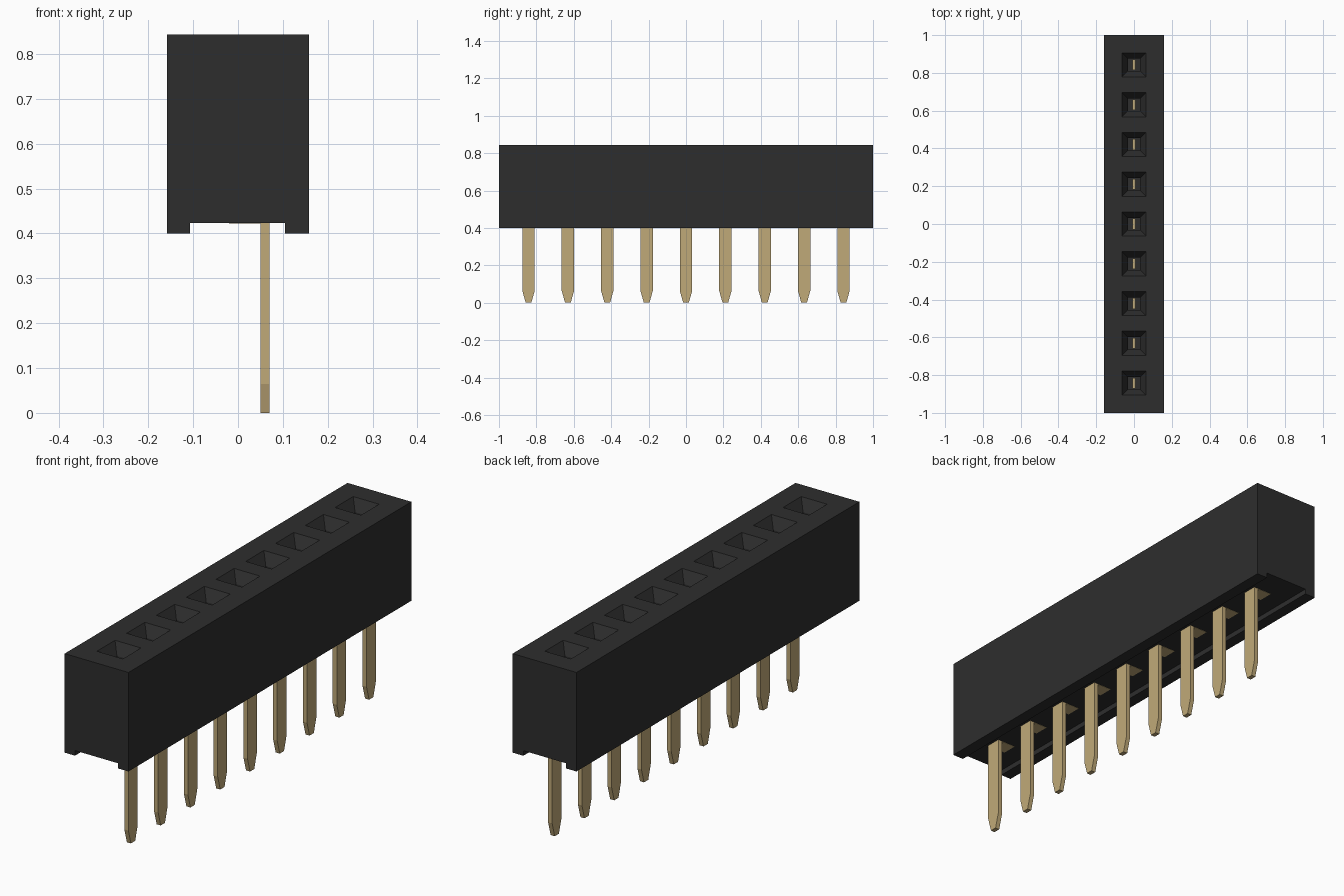
import bpy, bmesh

if "Cube" in bpy.data.objects:
    bpy.data.objects.remove(bpy.data.objects["Cube"])

PINS, PITCH = 9, 0.2105
TOP, CEILING, BASE = 0.843, 0.423, 0.40
SLOTS = [(i - (PINS - 1) / 2) * PITCH for i in range(PINS)]


def material(name, rgb):
    m = bpy.data.materials.new(name)
    m.use_nodes = True
    m.diffuse_color = (*rgb, 1)
    m.node_tree.nodes["Principled BSDF"].inputs["Base Color"].default_value = (*rgb, 1)
    return m


BLACK = material("black plastic", (0.027, 0.027, 0.027))
GOLD = material("gold plating", (0.53, 0.40, 0.19))


def finish(bm, name, mat):
    bmesh.ops.recalc_face_normals(bm, faces=bm.faces)
    mesh = bpy.data.meshes.new(name)
    bm.to_mesh(mesh)
    bm.free()
    mesh.materials.append(mat)
    ob = bpy.data.objects.new(name, mesh)
    bpy.context.collection.objects.link(ob)
    return ob


def prism(bm, points, offset):
    """Extrude a flat outline along an offset."""
    face = bm.faces.new([bm.verts.new(p) for p in points])
    ext = bmesh.ops.extrude_face_region(bm, geom=[face])
    moved = [v for v in ext["geom"] if isinstance(v, bmesh.types.BMVert)]
    bmesh.ops.translate(bm, verts=moved, vec=offset)


def loft(bm, y, rings):
    """Stack square rings of (half width, height) into a closed solid."""
    loops = [[bm.verts.new((sx * h, y + sy * h, z))
              for sx, sy in ((-1, -1), (1, -1), (1, 1), (-1, 1))] for h, z in rings]
    for a, b in zip(loops, loops[1:]):
        for i in range(4):
            j = (i + 1) % 4
            bm.faces.new((a[i], a[j], b[j], b[i]))
    bm.faces.new(loops[0][::-1])
    bm.faces.new(loops[-1])


# Housing: block with a channel along the underside
bm = bmesh.new()
profile = [(-0.158, BASE), (-0.107, BASE), (-0.107, CEILING), (0.105, CEILING),
           (0.105, BASE), (0.158, BASE), (0.158, TOP), (-0.158, TOP)]
prism(bm, [(x, -1, z) for x, z in profile], (0, 2, 0))
housing = finish(bm, "housing", BLACK)

# Sockets: funnel mouths leading into square shafts
bm = bmesh.new()
for y in SLOTS:
    loft(bm, y, [(0.033, 0.47), (0.033, TOP - 0.05), (0.064, TOP), (0.064, TOP + 0.05)])
cutter = finish(bm, "socket_cutter", BLACK)
cutter.hide_render = True
cut = housing.modifiers.new("sockets", 'BOOLEAN')
cut.operation = 'DIFFERENCE'
cut.solver = 'EXACT'
cut.object = cutter
bpy.context.view_layer.objects.active = housing
bpy.ops.object.modifier_apply(modifier=cut.name)
bpy.data.objects.remove(cutter)

# Pins: flat legs with tapered tips, a foot under the housing and a contact blade
for n, y in enumerate(SLOTS, 1):
    bm = bmesh.new()
    leg = [(-0.015, 0), (0.015, 0), (0.033, 0.064), (0.033, CEILING),
           (-0.033, CEILING), (-0.033, 0.064)]
    prism(bm, [(0.05, y + dy, z) for dy, z in leg], (0.02, 0, 0))
    finish(bm, f"pin_leg_{n}", GOLD)

    bm = bmesh.new()
    foot = [(-0.02, -0.033), (0.05, -0.033), (0.05, 0.033), (-0.02, 0.033)]
    prism(bm, [(x, y + dy, CEILING - 0.001) for x, dy in foot], (0, 0, 0.012))
    finish(bm, f"pin_foot_{n}", GOLD)

    bm = bmesh.new()
    blade = [(-0.008, -0.028), (0.008, -0.028), (0.008, 0.028), (-0.008, 0.028)]
    prism(bm, [(x, y + dy, CEILING + 0.005) for x, dy in blade], (0, 0, 0.22))
    finish(bm, f"contact_blade_{n}", GOLD)
